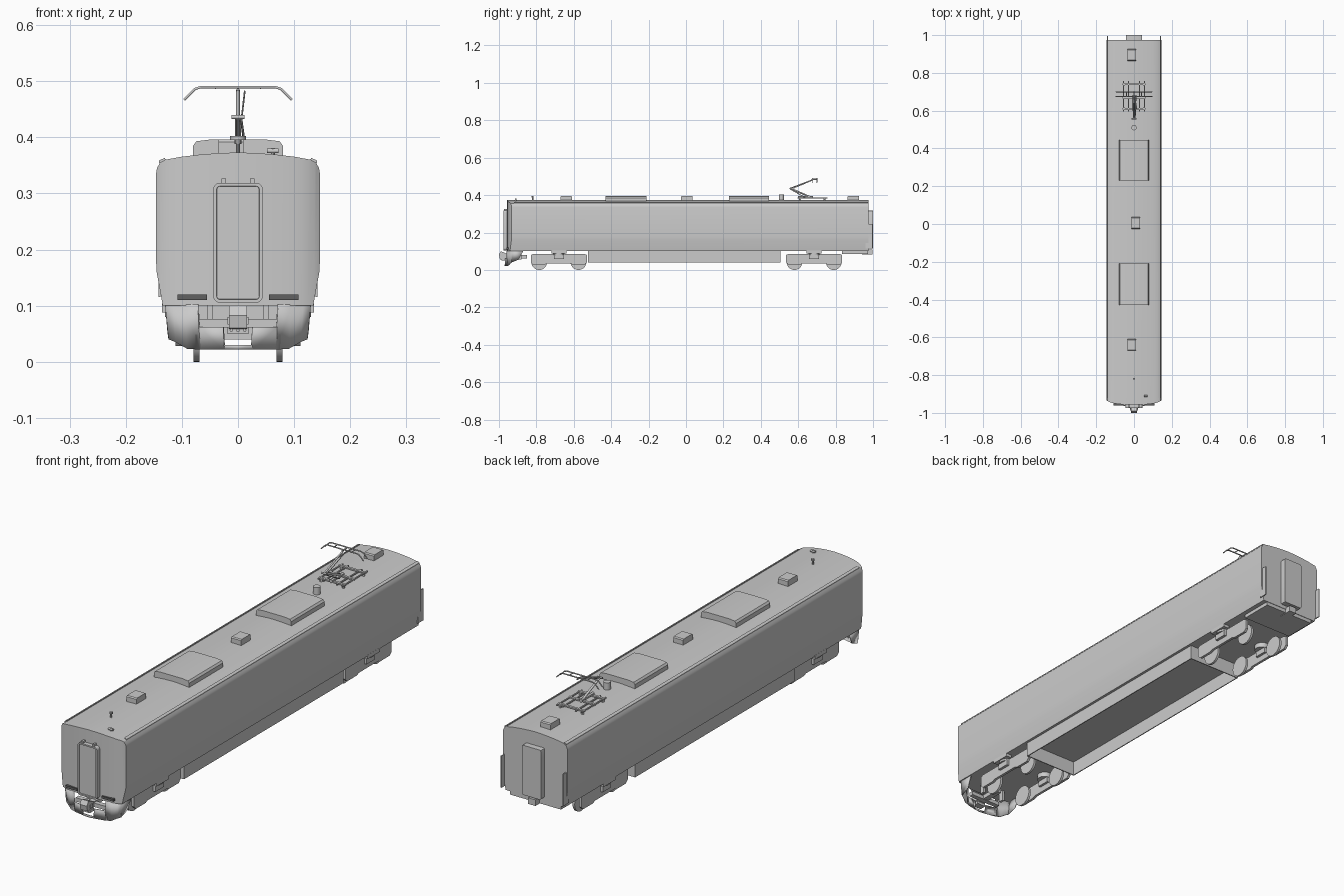
import bpy, bmesh, math
from mathutils import Vector

if "Cube" in bpy.data.objects:
    bpy.data.objects.remove(bpy.data.objects["Cube"])


def finish(name, bm, angle=30):
    bmesh.ops.recalc_face_normals(bm, faces=bm.faces)
    me = bpy.data.meshes.new(name)
    bm.to_mesh(me)
    bm.free()
    ob = bpy.data.objects.new(name, me)
    bpy.context.collection.objects.link(ob)
    smooth(ob, angle)
    return ob


def activate(ob):
    bpy.ops.object.select_all(action='DESELECT')
    ob.select_set(True)
    bpy.context.view_layer.objects.active = ob


def smooth(ob, angle=30):
    activate(ob)
    bpy.ops.object.shade_smooth_by_angle(angle=math.radians(angle))


def prism(name, pts, axis, a, b, inset=None):
    """Extrude a 2D outline along an axis; optionally recess the first cap."""
    place = {'x': lambda p, t: (t, p[0], p[1]),
             'y': lambda p, t: (p[0], t, p[1]),
             'z': lambda p, t: (p[0], p[1], t)}[axis]
    bm = bmesh.new()
    r0 = [bm.verts.new(place(p, a)) for p in pts]
    r1 = [bm.verts.new(place(p, b)) for p in pts]
    n = len(pts)
    cap = bm.faces.new(r0)
    bm.faces.new(r1[::-1])
    for i in range(n):
        bm.faces.new((r0[i], r0[(i + 1) % n], r1[(i + 1) % n], r1[i]))
    bmesh.ops.recalc_face_normals(bm, faces=bm.faces)
    if inset:
        bmesh.ops.inset_region(bm, faces=[cap], thickness=inset[0], depth=0)
        bmesh.ops.inset_region(bm, faces=[cap], thickness=0.0005, depth=-inset[1])
    return finish(name, bm)


def box(name, x0, x1, y0, y1, z0, z1):
    return prism(name, [(x0, y0), (x1, y0), (x1, y1), (x0, y1)], 'z', z0, z1)


def round_rect(x0, x1, z0, z1, r, seg=5):
    pts = []
    for cx, cz, s in ((x1 - r, z1 - r, 0), (x0 + r, z1 - r, 90), (x0 + r, z0 + r, 180), (x1 - r, z0 + r, 270)):
        for i in range(seg + 1):
            t = math.radians(s + 90 * i / seg)
            pts.append((cx + r * math.cos(t), cz + r * math.sin(t)))
    return pts


def disc(c, r, n=32):
    return [(c[0] + r * math.cos(2 * math.pi * i / n), c[1] + r * math.sin(2 * math.pi * i / n)) for i in range(n)]


def rod(name, pts, r):
    cu = bpy.data.curves.new(name, 'CURVE')
    cu.dimensions = '3D'
    cu.bevel_depth, cu.bevel_resolution, cu.use_fill_caps = r, 1, True
    sp = cu.splines.new('POLY')
    sp.points.add(len(pts) - 1)
    for p, q in zip(sp.points, pts):
        p.co = (*q, 1)
    ob = bpy.data.objects.new(name, cu)
    bpy.context.collection.objects.link(ob)
    activate(ob)
    bpy.ops.object.convert(target='MESH')
    return ob


# car body: cross-section extruded, then trimmed by a bowed plan outline
half = [(.134, .10), (.145, .16), (.146, .18), (.146, .335), (.1445, .345), (.139, .355),
        (.13, .36), (.1, .3655), (.065, .3695), (.03, .372)]
body = prism('car_body', half + [(0, .373)] + [(-x, z) for x, z in reversed(half)], 'y', -1.1, .975)
xs = [-.15 + .3 * i / 24 for i in range(25)]
nose = [(x, -.957 + .012 * (x / .146) ** 2 + .012 * (x / .146) ** 8) for x in xs]
cutter = prism('plan_cutter', nose + [(.15, 1.1), (-.15, 1.1)], 'z', -.1, .6)
cutter.hide_render = True
m = body.modifiers.new('trim', 'BOOLEAN')
m.operation, m.object, m.solver = 'INTERSECT', cutter, 'EXACT'
activate(body)
bpy.ops.object.modifier_apply(modifier='trim')
bpy.data.objects.remove(cutter)
smooth(body)

# rain gutters and rear corner plates
for s, side in ((1, 'right'), (-1, 'left')):
    prism('gutter_' + side, [(s * .129, .357), (s * .1405, .3545), (s * .1405, .359), (s * .13, .3635)], 'y', -.92, .973)
    box('rear_corner_plate_' + side, *sorted((s * .138, s * .142)), .96, .996, .115, .245)

# front door with recessed panel, top latches and lamps
prism('front_door', round_rect(-.044, .044, .105, .319, .012), 'y', -.975, -.94, (.006, .005))
for s, side in ((1, 'right'), (-1, 'left')):
    box('door_latch_' + side, s * .025 - .004, s * .025 + .004, -.972, -.945, .315, .327)
    lamp = box('lamp_' + side, *sorted((s * .055, s * .108)), -.961, -.935, .1105, .12)
    mat = bpy.data.materials.get('dark') or bpy.data.materials.new('dark')
    mat.diffuse_color = (.12, .12, .12, 1)
    mat.use_nodes = True
    mat.node_tree.nodes["Principled BSDF"].inputs["Base Color"].default_value = mat.diffuse_color
    lamp.data.materials.append(mat)

# rear gangway, rear coupler and rear underframe
prism('rear_gangway', round_rect(-.043, .043, .115, .318, .006, 2), 'y', 1.0, .96)
box('rear_coupler', -.017, .017, .94, .998, .083, .108)
box('rear_underframe', -.115, .115, .835, .973, .085, .105)

# underfloor equipment fairing, open at the bottom
for s in (1, -1):
    box('underfloor_fairing_side', *sorted((s * .119, s * .123)), -.525, .505, .04, .105)
for y in (-.525, .501):
    box('underfloor_fairing_end', -.12, .12, y, y + .004, .04, .105)

# front skirt: panels between plan stations (x, bottom, top at inner side)
stations = [(.0, .022), (.025, .022), (.068, .022), (.09, .023), (.11, .035), (.122, .04)]
tops = [.03, .062, .102, .102, .102]


def skirt_y(x):
    return -.968 + .035 * (x / .122) ** 2


bm = bmesh.new()
for s in (1, -1):
    for (xa, ba), (xb, bb), top in zip(stations, stations[1:], tops):
        flare = lambda x, z: x * (1 + .05 * (z - .03) / .07)
        bm.faces.new([bm.verts.new((s * flare(x, z), skirt_y(x), z))
                      for x, z in ((xa, ba), (xb, bb), (xb, top), (xa, top))])
    bm.faces.new([bm.verts.new(p) for p in ((s * .122, -.933, .04), (s * .124, -.895, .055),
                                            (s * .128, -.87, .102), (s * .1283, -.933, .102))])
bmesh.ops.remove_doubles(bm, verts=bm.verts, dist=.0006)
skirt = finish('front_skirt', bm, 40)
m = skirt.modifiers.new('thickness', 'SOLIDIFY')
m.thickness, m.offset = .004, 0
box('front_cross_beam', -.07, .07, -.95, -.93, .06, .076)

# front coupler
box('coupler_shaft', -.012, .012, -.97, -.85, .062, .08)
prism('coupler_head', [(-1.0, .082), (-.996, .06), (-.965, .055), (-.955, .062), (-.955, .085), (-.99, .1)], 'x', -.016, .016)
box('coupler_electric_head', -.02, .02, -.987, -.958, .05, .062)
box('coupler_shield', -.019, .019, -.981, -.965, .066, .08)
for x in (-.012, 0, .012):
    prism('coupler_pin', disc((x, .056), .003, 8), 'y', -.991, -.985)
for s in (1, -1):
    box('skirt_pipe', *sorted((s * .045, s * .055)), -.9, -.88, .055, .102)

# bogies: side frames, springs, dampers and wheels
for yc in (-.68, .685):
    outline = [(-.15, .04), (-.15, .08), (-.135, .086), (.135, .086), (.15, .08), (.15, .04), (.138, .028),
               (.075, .028), (.062, .034), (-.062, .034), (-.075, .028), (-.138, .028)]
    for s in (1, -1):
        prism('bogie_frame', [(yc + y, z) for y, z in outline], 'x', s * .1, s * .111)
        prism('air_spring', disc((s * .1, yc), .03, 20), 'z', .08, .102)
        box('spring_seat', *sorted((s * .09, s * .122)), yc - .027, yc + .027, .058, .082)
        box('yaw_damper', *sorted((s * .108, s * .135)), yc - .04, yc + .04, .088, .104)
        for dy in (-.105, .105):
            prism('wheel', disc((yc + dy, .0425), .0425), 'x', s * .069, s * .079)

# roof air conditioners
for y0, y1 in ((-.43, -.21), (.23, .445)):
    prism('air_conditioner', [(-.08, .355), (.08, .355), (.08, .385), (.074, .393), (.05, .396),
                              (-.05, .396), (-.074, .393), (-.08, .385)], 'y', y0, y1)

# small roof ventilators
for x, y in ((-.0125, -.64), (.01, .005), (-.0125, .895)):
    prism('roof_vent', [(y - .031, .365), (y + .031, .365), (y + .031, .392), (y + .027, .396),
                        (y - .027, .396), (y - .031, .392)], 'x', x - .0225, x + .0225)

# roof canister, aerial and horn
prism('lightning_arrester', disc((0, .51), .014, 20), 'z', .365, .402)
prism('aerial_stem', disc((0, -.82), .0035, 10), 'z', .365, .39)
prism('aerial_cap', disc((0, -.82), .006, 10), 'z', .388, .396)
prism('horn_post', disc((.062, -.91), .0035, 10), 'z', .362, .381)
rod('horn', [(.052, -.91, .376), (.072, -.91, .376)], .005)

# pantograph base frame on insulators
for x in (-.05, .05):
    for y in (.61, .74):
        prism('insulator', disc((x, y), .006, 12), 'z', .362, .382)
for y in (.61, .67, .74):
    box('pantograph_cross_rail', -.06, .06, y - .005, y + .005, .381, .387)
for x in (-.055, -.03, .03, .055):
    box('pantograph_long_rail', x - .0025, x + .0025, .595, .757, .381, .386)
prism('pantograph_cylinder', disc((0, .388), .007, 12), 'y', .6, .68)

# pantograph folding arms and collector head
rod('lower_arm', [(0, .665, .39), (0, .557, .436)], .005)
rod('lower_link', [(.012, .64, .386), (.006, .56, .43)], .0022)
rod('knee', [(-.012, .557, .436), (.012, .557, .436)], .004)
rod('upper_arm', [(0, .557, .436), (0, .683, .484)], .0035)
rod('upper_link', [(.006, .56, .43), (.012, .683, .482)], .0015)
rod('head_pivot', [(0, .672, .484), (0, .704, .484)], .003)
for y in (.675, .7):
    rod('collector_head', [(-.096, y, .467), (-.077, y, .486), (-.066, y, .4895), (.066, y, .4895),
                           (.077, y, .486), (.096, y, .467)], .0025)
for x in (-.04, .04):
    rod('head_spacer', [(x, .675, .488), (x, .7, .488)], .002)
